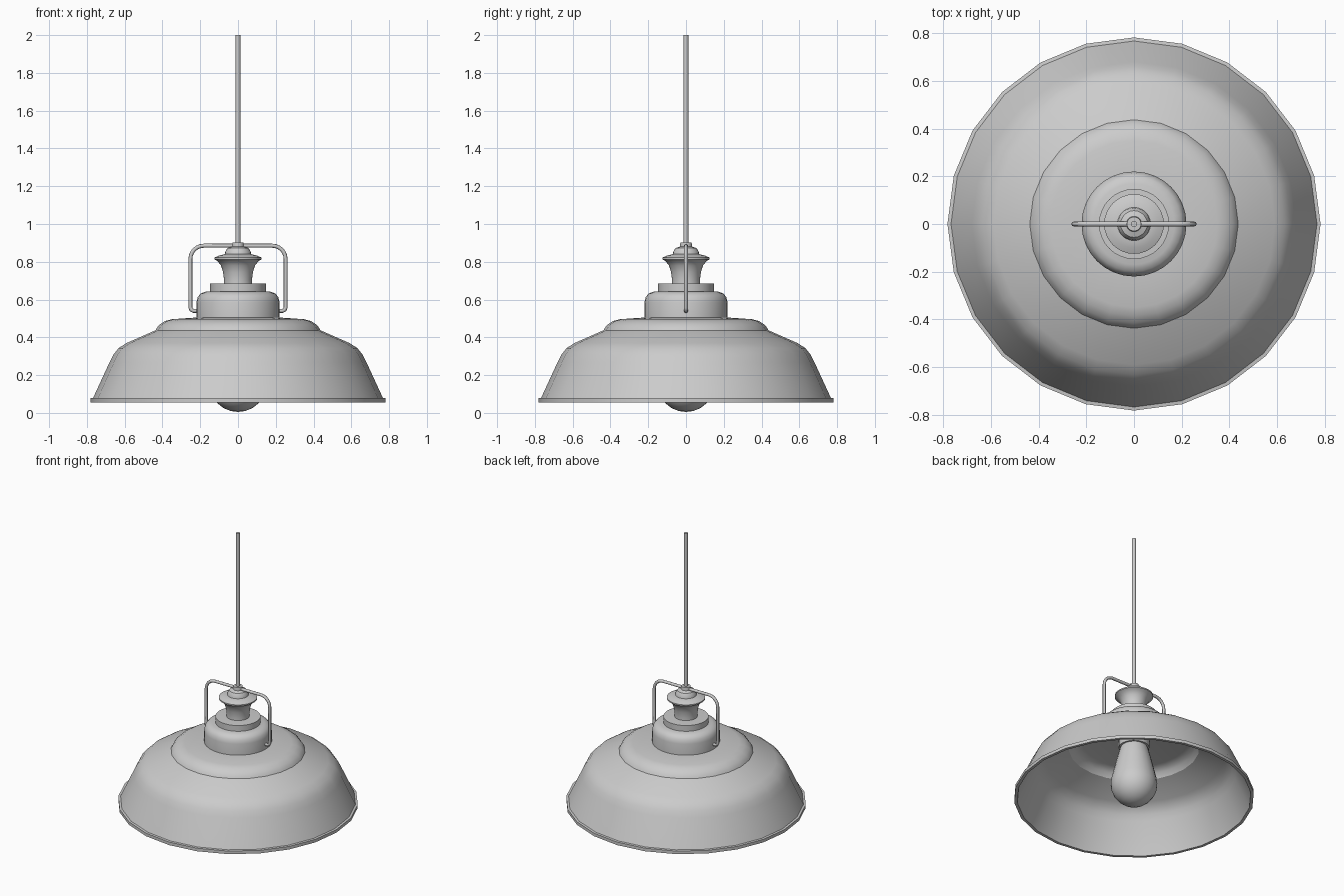
import bpy, bmesh
from math import cos, sin, pi, radians

if "Cube" in bpy.data.objects:
    bpy.data.objects.remove(bpy.data.objects["Cube"])


def lathe(name, profile, sides, closed=False, sharp=35):
    """Revolve (radius, z) points around z; zero radius makes a pole."""
    bm = bmesh.new()
    rings = []
    for r, z in profile:
        if r < 1e-6:
            rings.append([bm.verts.new((0, 0, z))] * sides)
        else:
            rings.append([bm.verts.new((r * cos(2 * pi * i / sides),
                                        r * sin(2 * pi * i / sides), z))
                          for i in range(sides)])
    pairs = list(zip(rings, rings[1:]))
    if closed:
        pairs.append((rings[-1], rings[0]))
    for a, b in pairs:
        for i in range(sides):
            j = (i + 1) % sides
            bm.faces.new(list(dict.fromkeys((a[i], a[j], b[j], b[i]))))
    bmesh.ops.recalc_face_normals(bm, faces=bm.faces)
    me = bpy.data.meshes.new(name)
    bm.to_mesh(me)
    bm.free()
    ob = bpy.data.objects.new(name, me)
    bpy.context.collection.objects.link(ob)
    bpy.ops.object.select_all(action='DESELECT')
    ob.select_set(True)
    bpy.context.view_layer.objects.active = ob
    bpy.ops.object.shade_smooth_by_angle(angle=radians(sharp))
    return ob


# Shade: 24-sided thin shell, outside from top to rim, then back up inside
lathe("shade", [
    (0, 0.507), (0.22, 0.505), (0.35, 0.496), (0.385, 0.487), (0.415, 0.468),
    (0.43, 0.45), (0.437, 0.437), (0.59, 0.37), (0.632, 0.343), (0.66, 0.308),
    (0.68, 0.268), (0.767, 0.08), (0.782, 0.078), (0.782, 0.056),
    (0.762, 0.056), (0.755, 0.075), (0.668, 0.263), (0.648, 0.3),
    (0.622, 0.332), (0.583, 0.358), (0.425, 0.427), (0.405, 0.458),
    (0.375, 0.476), (0.345, 0.484), (0, 0.49)], 24, sharp=30)

# Rounded cap with a stepped collar
lathe("cap", [(0, 0.495), (0.22, 0.495), (0.22, 0.585), (0.214, 0.612),
              (0.198, 0.632), (0.17, 0.642), (0, 0.645)], 32)
lathe("collar", [(0, 0.64), (0.147, 0.64), (0.147, 0.684), (0.1, 0.686),
                 (0, 0.686)], 32)

# Flared neck with a domed finial
lathe("neck", [(0, 0.68), (0.075, 0.68), (0.074, 0.705), (0.079, 0.745),
               (0.09, 0.78), (0.108, 0.803), (0.125, 0.813), (0.125, 0.822),
               (0.1, 0.833), (0.07, 0.84), (0, 0.84)], 32)
lathe("finial", [(0, 0.835), (0.07, 0.838), (0.067, 0.855), (0.056, 0.872),
                 (0.032, 0.88), (0.03, 0.902), (0, 0.903)], 24)

# Hanging rod
lathe("rod", [(0, 0.89), (0.0125, 0.89), (0.0125, 2.0), (0, 2.0)], 12)

# Bulb and its socket
bulb = [(0, 0.005)]
bulb += [(0.152 * sin(radians(a)), 0.157 - 0.152 * cos(radians(a)))
         for a in range(15, 106, 15)]
bulb += [(0.132, 0.26), (0.113, 0.34), (0.095, 0.41), (0.08, 0.45), (0, 0.45)]
lathe("bulb", bulb, 24)
lathe("socket", [(0, 0.43), (0.1, 0.43), (0.1, 0.495), (0, 0.495)], 24)

# Wire handle: one half path with rounded corners, mirrored in x
half = [(0.205, 0.54), (0.235, 0.54), (0.247, 0.545), (0.252, 0.557)]
half += [(0.182 + 0.07 * cos(radians(a)), 0.815 + 0.07 * sin(radians(a)))
         for a in range(0, 91, 15)]
path = half + [(-x, z) for x, z in reversed(half)]
cu = bpy.data.curves.new("handle_path", 'CURVE')
cu.dimensions = '3D'
cu.bevel_depth = 0.0105
cu.bevel_resolution = 2
cu.use_fill_caps = True
sp = cu.splines.new('POLY')
sp.points.add(len(path) - 1)
for p, (x, z) in zip(sp.points, path):
    p.co = (x, 0, z, 1)
sp.use_smooth = True
handle = bpy.data.objects.new("handle", cu)
bpy.context.collection.objects.link(handle)
